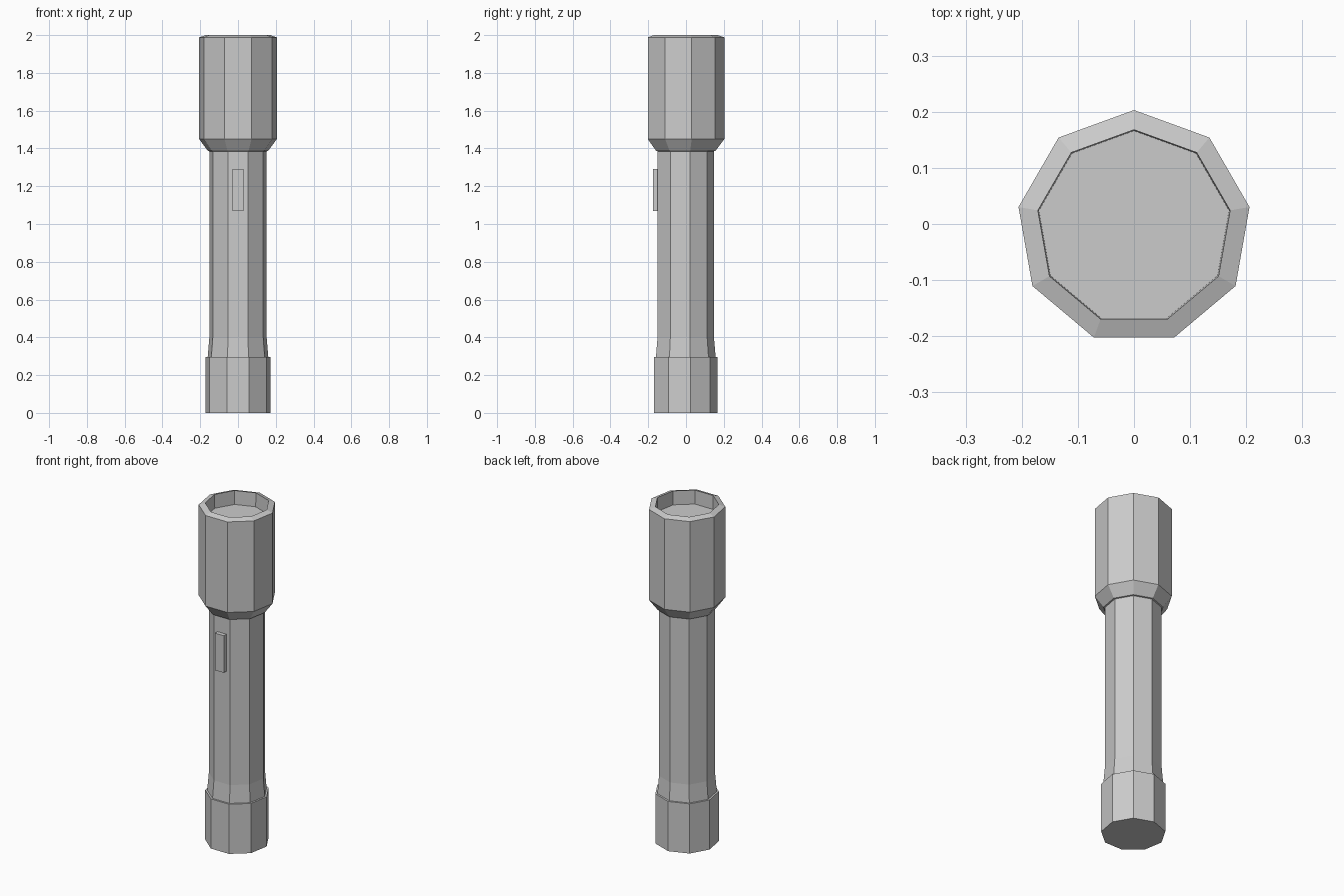
import bpy, bmesh
from math import cos, sin, radians

if "Cube" in bpy.data.objects:
    bpy.data.objects.remove(bpy.data.objects["Cube"])

SIDES = 9
AXIS_Y = -0.006


def lathe(name, profile):
    """Nine-sided turned part from (radius, z) points, capped at both ends."""
    bm = bmesh.new()
    rings = []
    for r, z in profile:
        angles = [radians(90 + 360 / SIDES * k) for k in range(SIDES)]
        rings.append([bm.verts.new((r * cos(a), AXIS_Y + r * sin(a), z)) for a in angles])
    for low, high in zip(rings, rings[1:]):
        for k in range(SIDES):
            n = (k + 1) % SIDES
            bm.faces.new((low[k], low[n], high[n], high[k]))
    bm.faces.new(rings[0][::-1])
    bm.faces.new(rings[-1])
    bmesh.ops.recalc_face_normals(bm, faces=bm.faces)
    mesh = bpy.data.meshes.new(name)
    bm.to_mesh(mesh)
    bm.free()
    obj = bpy.data.objects.new(name, mesh)
    bpy.context.collection.objects.link(obj)
    return obj


# Flashlight shell: tail cap, flared grip, collar, head, sloped rim and lens recess
lathe("flashlight_body", [
    (0.174, 0.0), (0.174, 0.295),
    (0.163, 0.295), (0.154, 0.40),
    (0.154, 1.385), (0.162, 1.387),
    (0.209, 1.45), (0.209, 1.988),
    (0.174, 2.0), (0.172, 1.918),
])

# Switch on the front flat
bpy.ops.mesh.primitive_cube_add(size=1, location=(0, -0.16, 1.18))
switch = bpy.context.object
switch.name = "switch"
switch.scale = (0.058, 0.03, 0.22)
